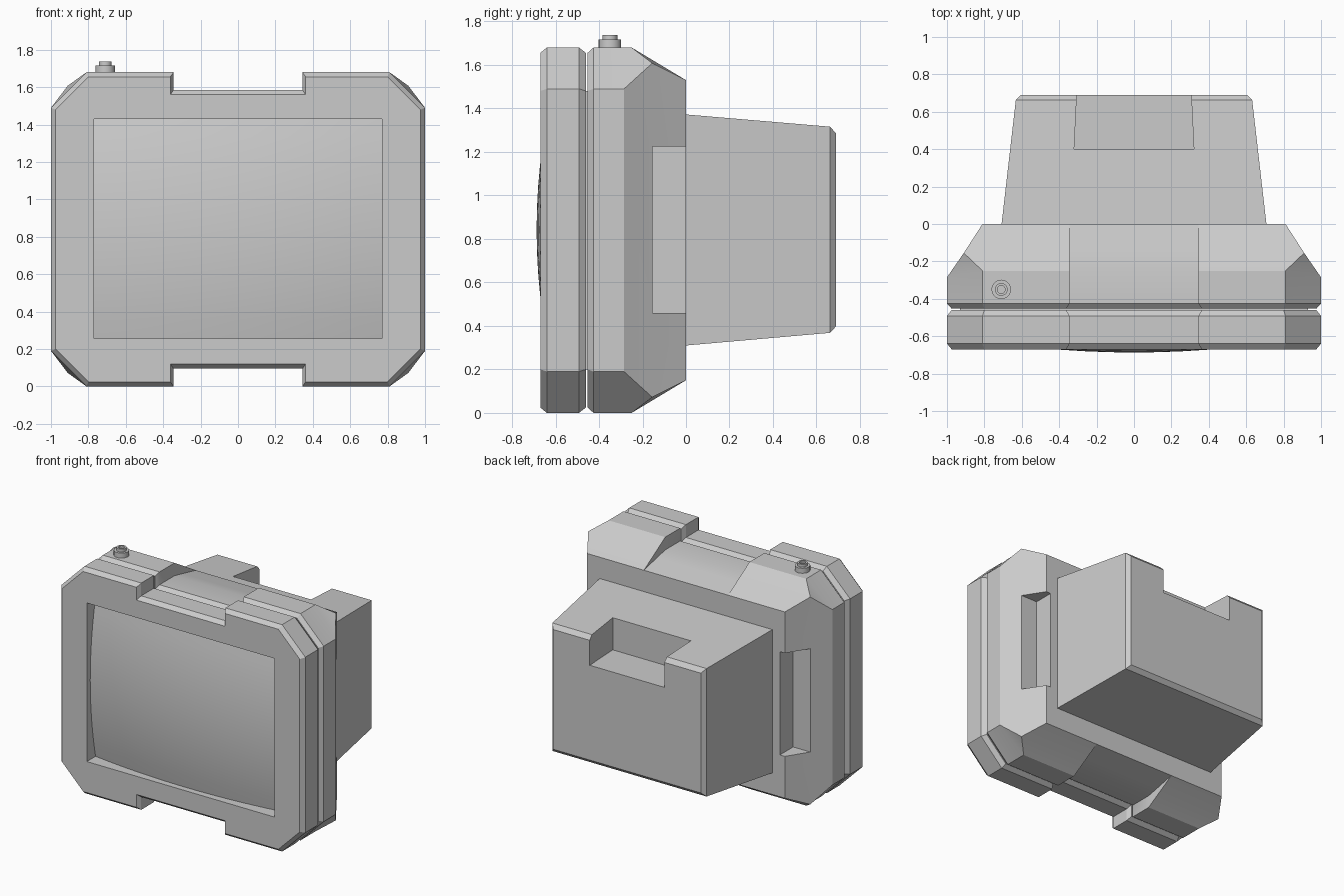
import bpy, bmesh, math

if "Cube" in bpy.data.objects:
    bpy.data.objects.remove(bpy.data.objects["Cube"])

MID = 0.84  # height of the casing's horizontal symmetry plane


def make(name, bm):
    bmesh.ops.remove_doubles(bm, verts=bm.verts, dist=1e-4)
    bmesh.ops.recalc_face_normals(bm, faces=bm.faces)
    me = bpy.data.meshes.new(name)
    bm.to_mesh(me)
    bm.free()
    ob = bpy.data.objects.new(name, me)
    bpy.context.collection.objects.link(ob)
    return ob


def select(ob):
    bpy.ops.object.select_all(action='DESELECT')
    ob.select_set(True)
    bpy.context.view_layer.objects.active = ob


def smooth(ob, deg):
    select(ob)
    bpy.ops.object.shade_smooth_by_angle(angle=math.radians(deg))


def loft(name, rings, caps=True):
    """Skin a list of equally long closed rings."""
    bm = bmesh.new()
    vs = [[bm.verts.new(p) for p in r] for r in rings]
    for a, b in zip(vs, vs[1:]):
        for i in range(len(a)):
            j = (i + 1) % len(a)
            bm.faces.new((a[i], a[j], b[j], b[i]))
    if caps:
        bm.faces.new(vs[0])
        bm.faces.new(vs[-1])
    return make(name, bm)


def mirrored(quarter):
    """Repeat a quarter outline of (x, y, height from MID) in all four quadrants."""
    out = []
    for sx, sz, pts in ((1, 1, quarter), (1, -1, quarter[::-1]),
                        (-1, -1, quarter), (-1, 1, quarter[::-1])):
        out += [(sx * x, y, MID + sz * z) for x, y, z in pts]
    return out


def rect(y, x, z0, z1):
    return [(-x, y, z0), (x, y, z0), (x, y, z1), (-x, y, z1)]


def cut(ob, cutter):
    m = ob.modifiers.new('cut', 'BOOLEAN')
    m.operation, m.solver, m.object = 'DIFFERENCE', 'EXACT', cutter
    cutter.hide_render = True
    select(ob)
    bpy.ops.object.modifier_apply(modifier=m.name)
    bpy.data.objects.remove(cutter)


def outline(y, inset=False):
    if inset:
        pts = ((.362, .72), (.362, .815), (.80, .815), (.975, .64))
    else:
        pts = ((.345, .745), (.345, .84), (.81, .84), (1, .65))
    return mirrored([(x, y, z) for x, z in pts])


# front bezel with chamfered rims and a screen opening
bezel = loft('front_bezel', [outline(-.46, True), outline(-.492),
                             outline(-.64), outline(-.67, True)])
cut(bezel, loft('opening_cutter', [rect(-.8, .77, .255, 1.43),
                                   rect(-.52, .77, .255, 1.43)]))

# bulged screen
bm = bmesh.new()
bmesh.ops.create_grid(bm, x_segments=12, y_segments=12, size=1)
for v in bm.verts:
    u, w = v.co.x, v.co.y
    v.co = (.77 * u, -.687 + .057 * u * u + .062 * w * w, .8425 + .5875 * w)
screen = make('screen', bm)
if screen.data.polygons[0].normal.y > 0:
    screen.data.flip_normals()
smooth(screen, 40)

# main casing, tapering to a plain rectangle at the back
casing = loft('rear_casing', [
    outline(-.453, True), outline(-.425),
    mirrored([(.345, -.25, .745), (.345, -.25, .84), (.81, -.25, .84), (1, -.285, .65)]),
    mirrored([(.345, -.155, .725), (.345, -.155, .783), (.91, -.155, .768), (.91, -.155, .768)]),
    mirrored([(.345, 0, .69), (.345, 0, .69), (.81, 0, .69), (.81, 0, .69)])])

# hand grips cut into both sides
for s in (-1, 1):
    grip = [[(s * x, y, z) for x, y in ((.77, -.155), (1.2, -.155), (1.2, .1), (.77, .1))]
            for z in (.46, 1.225)]
    cut(casing, loft('grip_cutter', grip))
smooth(casing, 32)

# joint between bezel and casing
loft('joint_core', [rect(-.48, .93, .2, 1.48), rect(-.44, .93, .2, 1.48)])

# tube housing with a recess in its top rear edge
housing = loft('tube_housing', [rect(-.02, .71, .31, 1.372), rect(0, .708, .31, 1.372),
                                rect(.662, .632, .368, 1.316), rect(.69, .605, .398, 1.285)])
recess = [[(-.32, .4, z), (.32, .4, z), (.303, .75, z), (-.303, .75, z)] for z in (1.10, 1.6)]
cut(housing, loft('recess_cutter', recess))

# antenna socket on top
N = 20
profile = ((.052, 1.66), (.052, 1.717), (.034, 1.717), (.034, 1.738), (.021, 1.738), (.021, 1.722))
socket = loft('antenna_socket', [
    [(-.71 + r * math.cos(2 * math.pi * i / N), -.35 + r * math.sin(2 * math.pi * i / N), z)
     for i in range(N)] for r, z in profile])
smooth(socket, 30)
